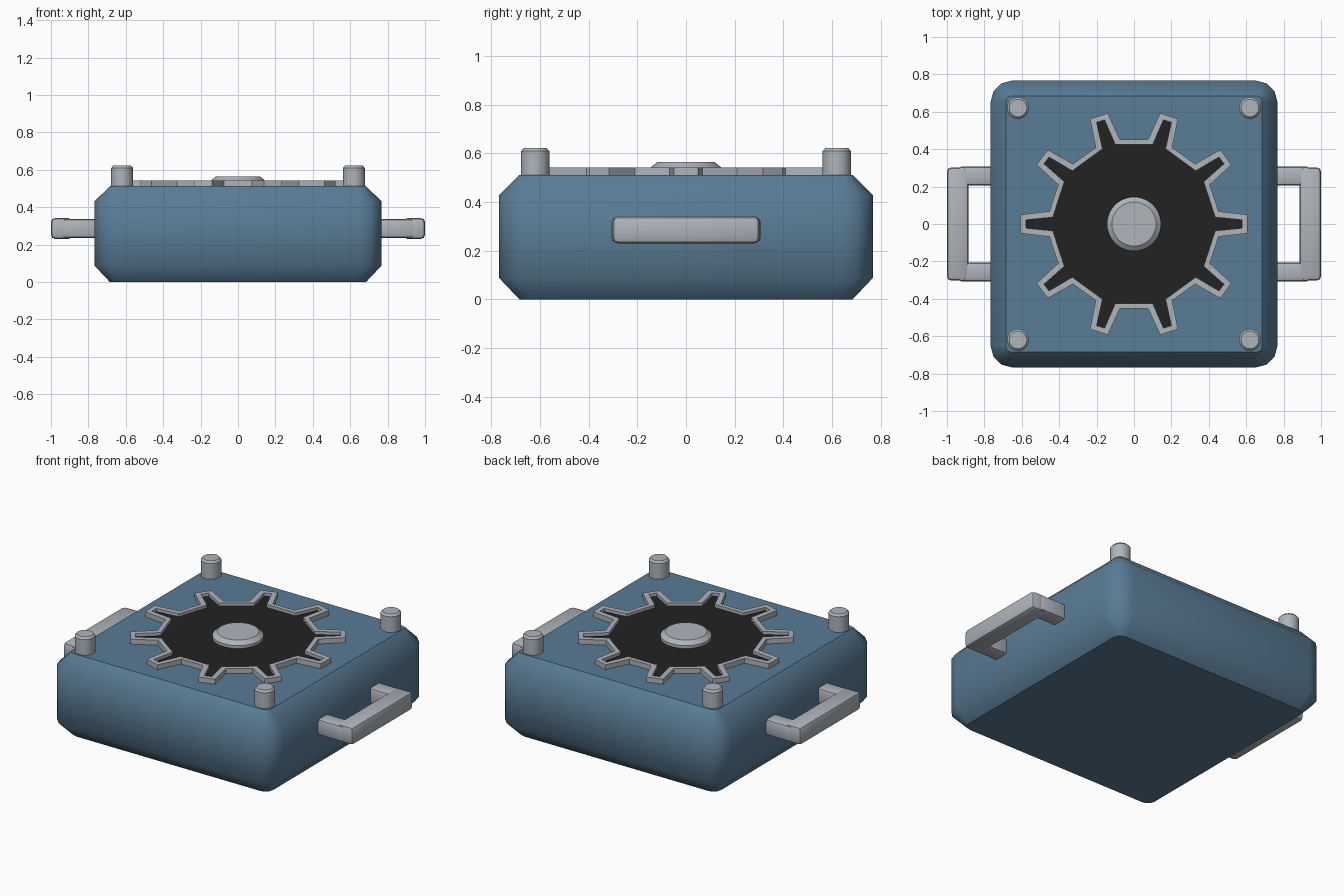
import bpy, bmesh
from math import sin, cos, pi, radians

cube = bpy.data.objects.get("Cube")
if cube:
    bpy.data.objects.remove(cube, do_unlink=True)


def material(name, rgb):
    m = bpy.data.materials.new(name)
    m.use_nodes = True
    m.diffuse_color = (*rgb, 1)
    m.node_tree.nodes["Principled BSDF"].inputs["Base Color"].default_value = (*rgb, 1)
    return m


BLUE = material("steel blue", (0.10, 0.20, 0.30))
GREY = material("light grey metal", (0.43, 0.46, 0.50))
BLACK = material("matt black", (0.016, 0.016, 0.016))


def add(name, bm, mat):
    bmesh.ops.recalc_face_normals(bm, faces=bm.faces)
    mesh = bpy.data.meshes.new(name)
    bm.to_mesh(mesh)
    bm.free()
    mesh.materials.append(mat)
    obj = bpy.data.objects.new(name, mesh)
    bpy.context.collection.objects.link(obj)
    return obj


def smooth(obj, angle=35):
    bpy.ops.object.select_all(action="DESELECT")
    obj.select_set(True)
    bpy.context.view_layer.objects.active = obj
    bpy.ops.object.shade_smooth_by_angle(angle=radians(angle))


def loft(rings, bottom=True, top=True):
    """Skin a stack of equally sized point rings."""
    bm = bmesh.new()
    loops = [[bm.verts.new(p) for p in ring] for ring in rings]
    n = len(loops[0])
    for a, b in zip(loops, loops[1:]):
        for i in range(n):
            j = (i + 1) % n
            bm.faces.new((a[i], a[j], b[j], b[i]))
    caps = []
    if bottom:
        caps.append(bm.faces.new(loops[0]))
    if top:
        caps.append(bm.faces.new(loops[-1]))
    return bm, caps


def rounded_square(half, r, z, steps=3):
    pts = []
    for q, (sx, sy) in enumerate(((1, 1), (-1, 1), (-1, -1), (1, -1))):
        for k in range(steps + 1):
            a = (q + k / steps) * pi / 2
            pts.append((sx * (half - r) + r * cos(a), sy * (half - r) + r * sin(a), z))
    return pts


def circle(r, z, cx=0, cy=0, n=32):
    return [(cx + r * cos(2 * pi * i / n), cy + r * sin(2 * pi * i / n), z) for i in range(n)]


# Casing with chamfered rims, smooth sides and crisp caps
bm, caps = loft([rounded_square(0.685, 0.05, 0), rounded_square(0.768, 0.12, 0.088),
                 rounded_square(0.768, 0.12, 0.43), rounded_square(0.685, 0.03, 0.512)])
for f in bm.faces:
    f.smooth = f not in caps
for cap in caps:
    for e in cap.edges:
        e.smooth = False
add("casing", bm, BLUE)

# Corner posts
for sx, side in ((1, "left"), (-1, "right")):
    for sy, end in ((-1, "front"), (1, "back")):
        x, y = sx * 0.62, sy * 0.62
        bm, _ = loft([circle(0.058, 0.48, x, y), circle(0.058, 0.61, x, y),
                      circle(0.047, 0.622, x, y)])
        smooth(add(f"post_{end}_{side}", bm, GREY))


# Toothed opening: raised rim around a dark plate
def gear(root, root_half, tip, tip_half, z, teeth=10):
    pts = []
    for t in range(teeth):
        a = 2 * pi * t / teeth
        for u, v in ((root, -root_half), (tip, -tip_half), (tip, tip_half), (root, root_half)):
            pts.append((u * cos(a) - v * sin(a), u * sin(a) + v * cos(a), z))
    return pts


outer = (0.452, 0.068, 0.607, 0.05)
inner = (0.434, 0.036, 0.578, 0.022)
bm, _ = loft([gear(*outer, 0.5), gear(*outer, 0.543), gear(*inner, 0.543), gear(*inner, 0.5)],
             False, False)
add("gear_rim", bm, GREY)
bm, _ = loft([gear(*inner, 0.505), gear(*inner, 0.524)])
add("gear_plate", bm, BLACK)

# Central hub
bm, _ = loft([circle(0.145, 0.51), circle(0.145, 0.542), circle(0.118, 0.564)])
smooth(add("hub", bm, GREY))


# Side handles
def block(name, lo, hi, bevel):
    bm = bmesh.new()
    bmesh.ops.create_cube(bm, size=1)
    for v in bm.verts:
        v.co = [(a + b) / 2 + c * (b - a) for a, b, c in zip(lo, hi, v.co)]
    bmesh.ops.bevel(bm, geom=bm.edges[:], offset=bevel, segments=2, profile=0.5,
                    affect="EDGES")
    smooth(add(name, bm, GREY))


for s, side in ((1, "left"), (-1, "right")):
    x0, x1 = sorted((s * 0.885, s * 1.0))
    block(f"handle_grip_{side}", (x0, -0.302, 0.23), (x1, 0.302, 0.342), 0.022)
    x0, x1 = sorted((s * 0.74, s * 0.94))
    for t, end in ((-1, "front"), (1, "back")):
        y0, y1 = sorted((t * 0.205, t * 0.307))
        block(f"handle_arm_{end}_{side}", (x0, y0, 0.235), (x1, y1, 0.336), 0.018)
